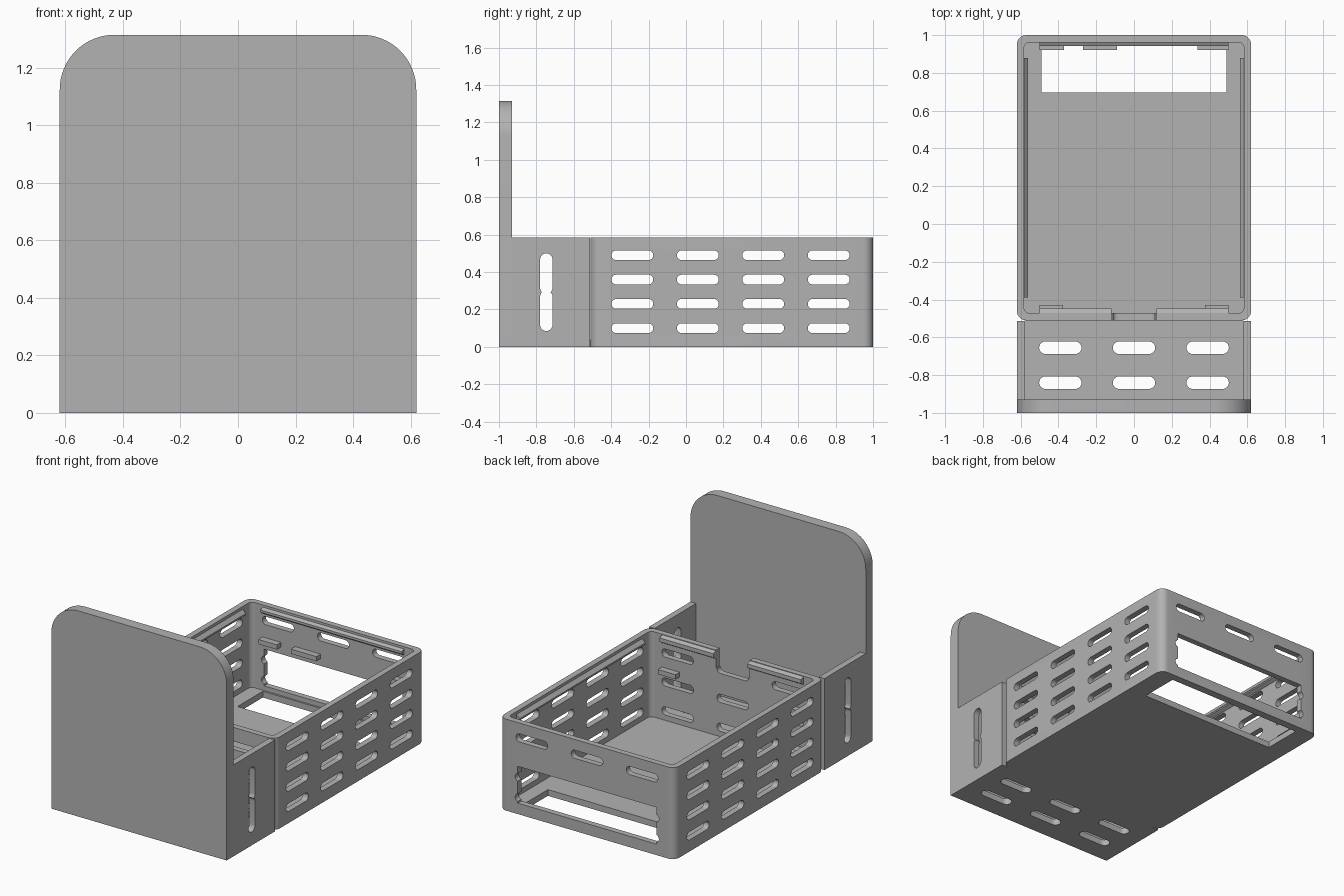
import bpy, bmesh
from math import sin, cos, pi, radians
from mathutils import Vector

if "Cube" in bpy.data.objects:
    bpy.data.objects.remove(bpy.data.objects["Cube"], do_unlink=True)

grey = bpy.data.materials.new("light_grey")
grey.use_nodes = True
grey.diffuse_color = (0.45, 0.45, 0.45, 1)
grey.node_tree.nodes["Principled BSDF"].inputs["Base Color"].default_value = (0.45, 0.45, 0.45, 1)


def rounded(u0, u1, v0, v1, radius, round_bottom=True, steps=8):
    """Outline of a rectangle with rounded corners."""
    points = []
    for i, (u, v, su, sv) in enumerate(((u1, v1, -1, -1), (u0, v1, 1, -1),
                                        (u0, v0, 1, 1), (u1, v0, -1, 1))):
        if radius == 0 or (i > 1 and not round_bottom):
            points.append((u, v))
            continue
        for k in range(steps + 1):
            a = pi / 2 * (i + k / steps)
            points.append((u + su * radius + radius * cos(a), v + sv * radius + radius * sin(a)))
    return points


def prism(name, outline, axis, lo, hi):
    """Extrude an outline along an axis."""
    def place(u, v, w):
        return {"x": (w, u, v), "y": (u, w, v), "z": (u, v, w)}[axis]
    bm = bmesh.new()
    low = [bm.verts.new(place(u, v, lo)) for u, v in outline]
    high = [bm.verts.new(place(u, v, hi)) for u, v in outline]
    bm.faces.new(low)
    bm.faces.new(high)
    for i in range(len(low)):
        j = (i + 1) % len(low)
        bm.faces.new((low[i], low[j], high[j], high[i]))
    bmesh.ops.remove_doubles(bm, verts=bm.verts, dist=1e-5)
    bmesh.ops.recalc_face_normals(bm, faces=bm.faces)
    mesh = bpy.data.meshes.new(name)
    bm.to_mesh(mesh)
    bm.free()
    mesh.materials.append(grey)
    obj = bpy.data.objects.new(name, mesh)
    bpy.context.collection.objects.link(obj)
    return obj


def select(obj):
    bpy.ops.object.select_all(action="DESELECT")
    obj.select_set(True)
    bpy.context.view_layer.objects.active = obj


def cut(obj, outline, axis, lo, hi):
    """Subtract an extruded outline."""
    cutter = prism("cutter", outline, axis, lo, hi)
    cutter.hide_render = True
    select(obj)
    mod = obj.modifiers.new("cut", "BOOLEAN")
    mod.operation = "DIFFERENCE"
    mod.solver = "EXACT"
    mod.object = cutter
    bpy.ops.object.modifier_apply(modifier=mod.name)
    bpy.data.objects.remove(cutter, do_unlink=True)


def slot(u, v, half_u, half_v):
    return rounded(u - half_u, u + half_u, v - half_v, v + half_v, min(half_u, half_v) * 0.999)


def smooth(obj):
    select(obj)
    bpy.ops.object.shade_smooth_by_angle(angle=radians(30))


W, H, T = 0.62, 0.585, 0.04
COLUMNS = (-0.39, 0, 0.39)

# Main tray: hollow box with rounded corners
tray = prism("tray", rounded(-W, W, -0.51, 1, 0.05), "z", 0, H)
cut(tray, rounded(-0.582, 0.582, -0.472, 0.962, 0.03), "z", T, 1)

# Vent slots through both side walls
for y in (-0.287, 0.063, 0.413, 0.763):
    for z in (0.1, 0.23, 0.36, 0.49):
        cut(tray, slot(y, z, 0.112, 0.026), "x", -1, 1)

# Vent slots of the end walls
for x in COLUMNS:
    cut(tray, slot(x, 0.49, 0.112, 0.026), "y", 0.9, 1.1)
    for z in (0.1, 0.285, 0.47):
        cut(tray, slot(x, z, 0.112, 0.026), "y", -0.6, -0.44)

# Back window with scalloped ends, floor opening, front notch
cut(tray, rounded(-0.49, 0.49, 0.07, 0.305, 0), "y", 0.9, 1.1)
for x in (-0.39, 0.39):
    for z in (0.105, 0.235):
        cut(tray, slot(x, z, 0.118, 0.026), "y", 0.9, 1.1)
cut(tray, rounded(-0.49, 0.49, 0.695, 0.95, 0), "z", -0.1, 0.065)
cut(tray, rounded(-0.12, 0.12, 0.47, 0.7, 0), "y", -0.6, -0.43)
smooth(tray)

# Snap ridges below the rim
for side, s in (("right", -1), ("left", 1)):
    ridge = [(s * 0.59, 0.575), (s * 0.56, 0.545), (s * 0.56, 0.535), (s * 0.59, 0.52)]
    prism(side + "_ridge", ridge, "y", -0.39, 0.88)
    lip = [(-0.48, 0.585), (-0.448, 0.57), (-0.448, 0.545), (-0.48, 0.525)]
    prism(side + "_front_ridge", lip, "x", *sorted((s * 0.12, s * 0.5)))
    prism(side + "_front_tab", rounded(-0.48, -0.43, 0.345, 0.375, 0), "x",
          *sorted((s * 0.375, s * 0.5)))
prism("back_ridge", [(0.97, 0.575), (0.942, 0.56), (0.942, 0.545), (0.97, 0.525)], "x", -0.5, 0.5)

# Small support tabs on the back wall
for i, (a, b) in enumerate(((-0.5, -0.37), (-0.27, -0.09), (0.335, 0.5))):
    prism(f"back_tab_{i + 1}", rounded(0.92, 0.97, 0.35, 0.38, 0), "x", a, b)

# Tall front panel with rounded top corners
smooth(prism("front_panel", rounded(-W, W, 0, 1.315, 0.19, round_bottom=False, steps=16),
             "y", -1, -0.93))

# Front compartment: slotted floor and side walls
floor = prism("compartment_floor", rounded(-0.58, 0.58, -0.93, -0.51, 0), "z", 0, T)
for x in COLUMNS:
    for y in (-0.84, -0.655):
        cut(floor, slot(x, y, 0.112, 0.033), "z", -0.1, 0.1)
smooth(floor)
for side, s in (("right", -1), ("left", 1)):
    wall = prism(side + "_compartment_wall", rounded(-0.93, -0.513, 0, H, 0), "x",
                 *sorted((s * 0.58, s * W)))
    for z in (0.1935, 0.3915):
        cut(wall, slot(-0.747, z, 0.033, 0.1085), "x", -1, 1)
    smooth(wall)
